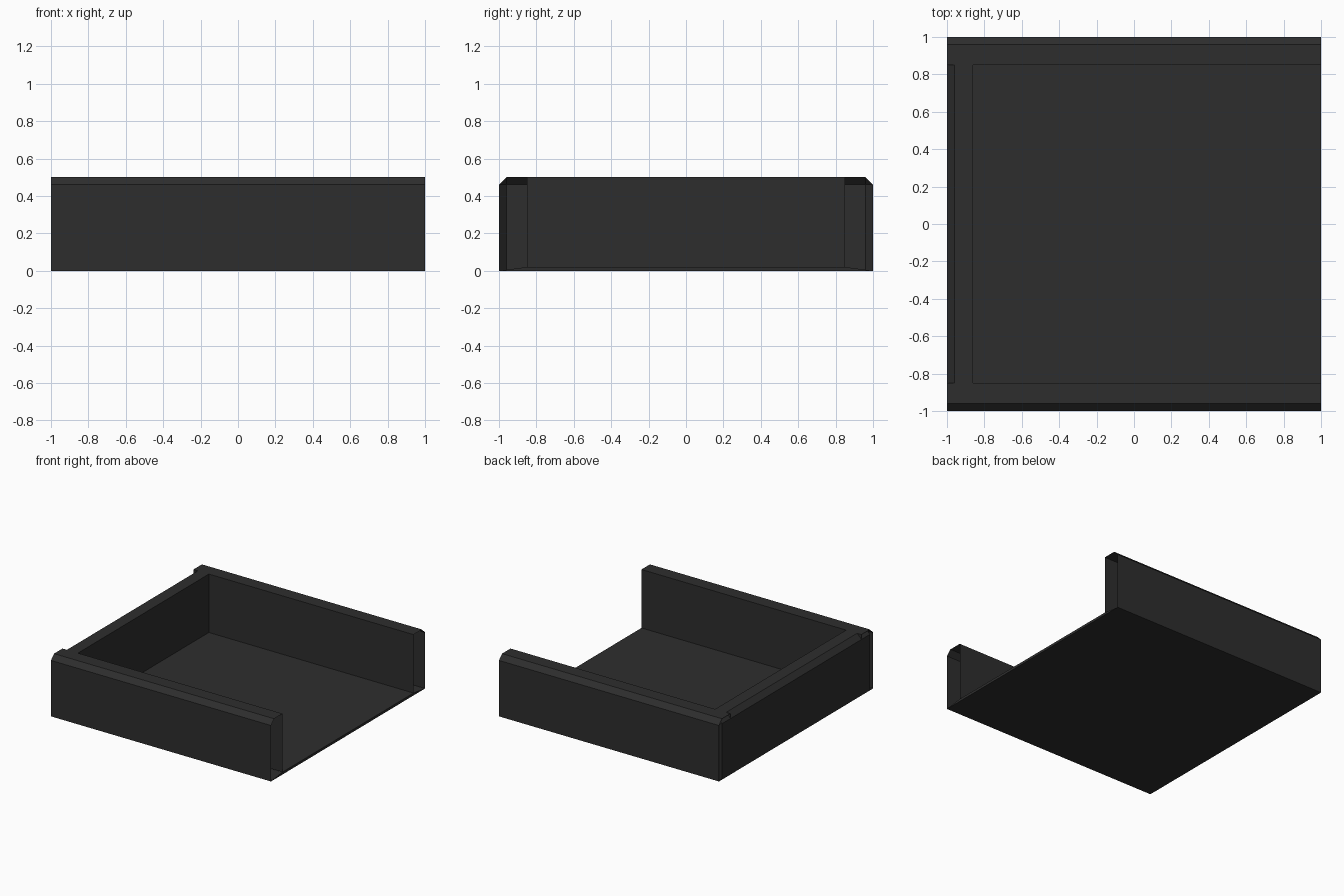
import bpy

if "Cube" in bpy.data.objects:
    bpy.data.objects.remove(bpy.data.objects["Cube"])

mat = bpy.data.materials.new("charcoal")
mat.diffuse_color = (0.027, 0.027, 0.027, 1)
mat.use_nodes = True
mat.node_tree.nodes["Principled BSDF"].inputs["Base Color"].default_value = mat.diffuse_color

H, C = 0.5, 0.04          # wall height, chamfer size
T, F = 0.15, 0.02         # wall thickness, floor level
B = -0.86                 # inner face of the end wall


def sheet(name, rows):
    """Skin a strip between successive pairs of points."""
    verts = [p for row in rows for p in row]
    faces = [(2 * i, 2 * i + 1, 2 * i + 3, 2 * i + 2) for i in range(len(rows) - 1)]
    me = bpy.data.meshes.new(name)
    me.from_pydata(verts, [], faces)
    me.materials.append(mat)
    ob = bpy.data.objects.new(name, me)
    bpy.context.collection.objects.link(ob)
    return ob


def mirror_y(ob):
    mod = ob.modifiers.new("mirror", 'MIRROR')
    mod.use_axis = (False, True, False)
    mod.use_mirror_merge = False


# hollow side walls, open at both ends
profile = [(-1, 0), (-1, H - C), (-1 + C, H), (-1 + T, H), (-1 + T, F)]
side = sheet("side_wall", [((-1, y, z), (1, y, z)) for y, z in profile])
mirror_y(side)

# end wall: chamfered outer skin running inside the side walls
outer = [(-1, 0), (-1, H - C), (-1 + C, H)]
w = 1 - C
sheet("end_wall_outer", [((x, w, z), (x, -w, z)) for x, z in outer])

# end wall: top and inner face between the side walls
inner = [(-1 + C, H), (B, H), (B, F)]
w2 = 1 - T
sheet("end_wall_inner", [((x, w2, z), (x, -w2, z)) for x, z in inner])

# bevelled vertical corners of the end wall
corner = sheet("end_wall_corner", [
    ((-1, -w, 0), (-w, -1, 0)),
    ((-1, -w, H - C), (-w, -1, H - C)),
    ((-w, -w, H), (-w, -w, H))])
mirror_y(corner)

# floor, open-side lip and underside
sheet("floor", [((x, -y, z), (x, y, z)) for x, y, z in
                [(B, w2, F), (1, w2, F), (1, 1, 0), (-1, 1, 0)]])

# consistent outward normals on every strip
import bmesh
for ob in bpy.data.objects:
    bm = bmesh.new()
    bm.from_mesh(ob.data)
    bmesh.ops.remove_doubles(bm, verts=bm.verts, dist=1e-5)
    bmesh.ops.dissolve_degenerate(bm, edges=bm.edges, dist=1e-5)
    bm.normal_update()
    # flip whole strip if its largest face points at the inside of the shell
    f = max(bm.faces, key=lambda q: q.calc_area())
    want = {"side_wall": (0, -1, 0), "end_wall_outer": (-1, 0, 0),
            "end_wall_inner": (1, 0, 0), "end_wall_corner": (-1, -1, 0),
            "floor": (0, 0, 1 if f.calc_center_median().z > 0.01 else -1)}[ob.name]
    if sum(a * b for a, b in zip(f.normal, want)) < 0:
        # side_wall: the inner and outer faces share one winding
        bmesh.ops.reverse_faces(bm, faces=bm.faces)
    bm.to_mesh(ob.data)
    bm.free()
